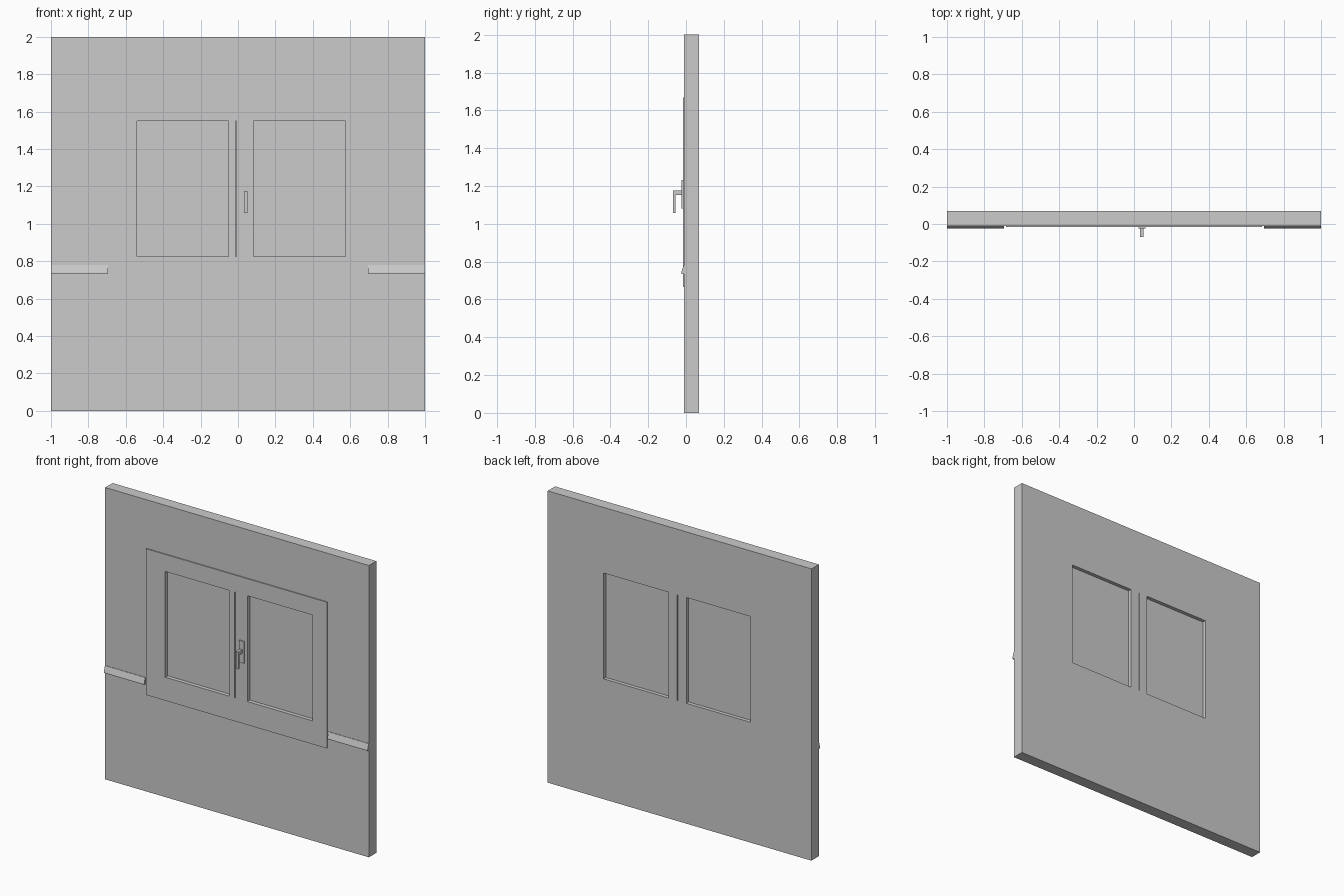
import bpy
import bmesh

if "Cube" in bpy.data.objects:
    bpy.data.objects.remove(bpy.data.objects["Cube"])


def prism(name, points, depth_axis, lo, hi):
    """Extrude a 2D outline along one axis between lo and hi."""
    def place(p, d):
        v = list(p)
        v.insert(depth_axis, d)
        return v
    bm = bmesh.new()
    face = bm.faces.new([bm.verts.new(place(p, lo)) for p in points])
    ext = bmesh.ops.extrude_face_region(bm, geom=[face])
    for v in ext["geom"]:
        if isinstance(v, bmesh.types.BMVert):
            v.co[depth_axis] = hi
    bmesh.ops.recalc_face_normals(bm, faces=bm.faces)
    mesh = bpy.data.meshes.new(name)
    bm.to_mesh(mesh)
    bm.free()
    ob = bpy.data.objects.new(name, mesh)
    bpy.context.collection.objects.link(ob)
    return ob


def box(name, x, y, z):
    outline = [(x[0], z[0]), (x[1], z[0]), (x[1], z[1]), (x[0], z[1])]
    return prism(name, outline, 1, *y)


def cut(target, cutter):
    mod = target.modifiers.new("cut", 'BOOLEAN')
    mod.operation = 'DIFFERENCE'
    mod.solver = 'EXACT'
    mod.object = cutter
    bpy.context.view_layer.objects.active = target
    bpy.ops.object.modifier_apply(modifier=mod.name)


FRONT, BACK = -0.01, 0.07
PANES = {"left": (-0.54, -0.052), "right": (0.083, 0.575)}
PANE_Z = (0.825, 1.55)

# Wall panel and the raised window frame
wall = box("wall", (-1, 1), (FRONT, BACK), (0, 2))
frame = box("window_frame", (-0.685, 0.685), (-0.017, FRONT), (0.665, 1.667))

# Two pane openings, plus the offset gaps where the sashes meet
cutters = [box("cutter_" + side, x, (-0.1, 0.1), PANE_Z) for side, x in PANES.items()]
cutters.append(box("cutter_front_gap", (-0.013, -0.007), (-0.1, 0.015), PANE_Z))
cutters.append(box("cutter_back_gap", (0.013, 0.018), (0.045, 0.1), PANE_Z))
for c in cutters:
    cut(wall, c)
    cut(frame, c)
for c in cutters:
    bpy.data.objects.remove(c)

# Glass panes, recessed from both sides
for side, x in PANES.items():
    box(side + "_pane", x, (0.01, 0.045), PANE_Z)

# Sloped wall rails on either side of the window
rail = [(FRONT, 0.735), (-0.025, 0.735), (-0.025, 0.741), (-0.013, 0.78), (FRONT, 0.78)]
prism("left_rail", rail, 0, -1.0, -0.695)
prism("right_rail", rail, 0, 0.695, 1.0)

# Handle: back plate and L-shaped lever
box("handle_plate", (0.024, 0.062), (-0.025, -0.017), (1.082, 1.232))
lever = [(-0.025, 1.152), (-0.025, 1.175), (-0.07, 1.175),
         (-0.07, 1.058), (-0.055, 1.058), (-0.055, 1.152)]
prism("handle_lever", lever, 0, 0.032, 0.051)
